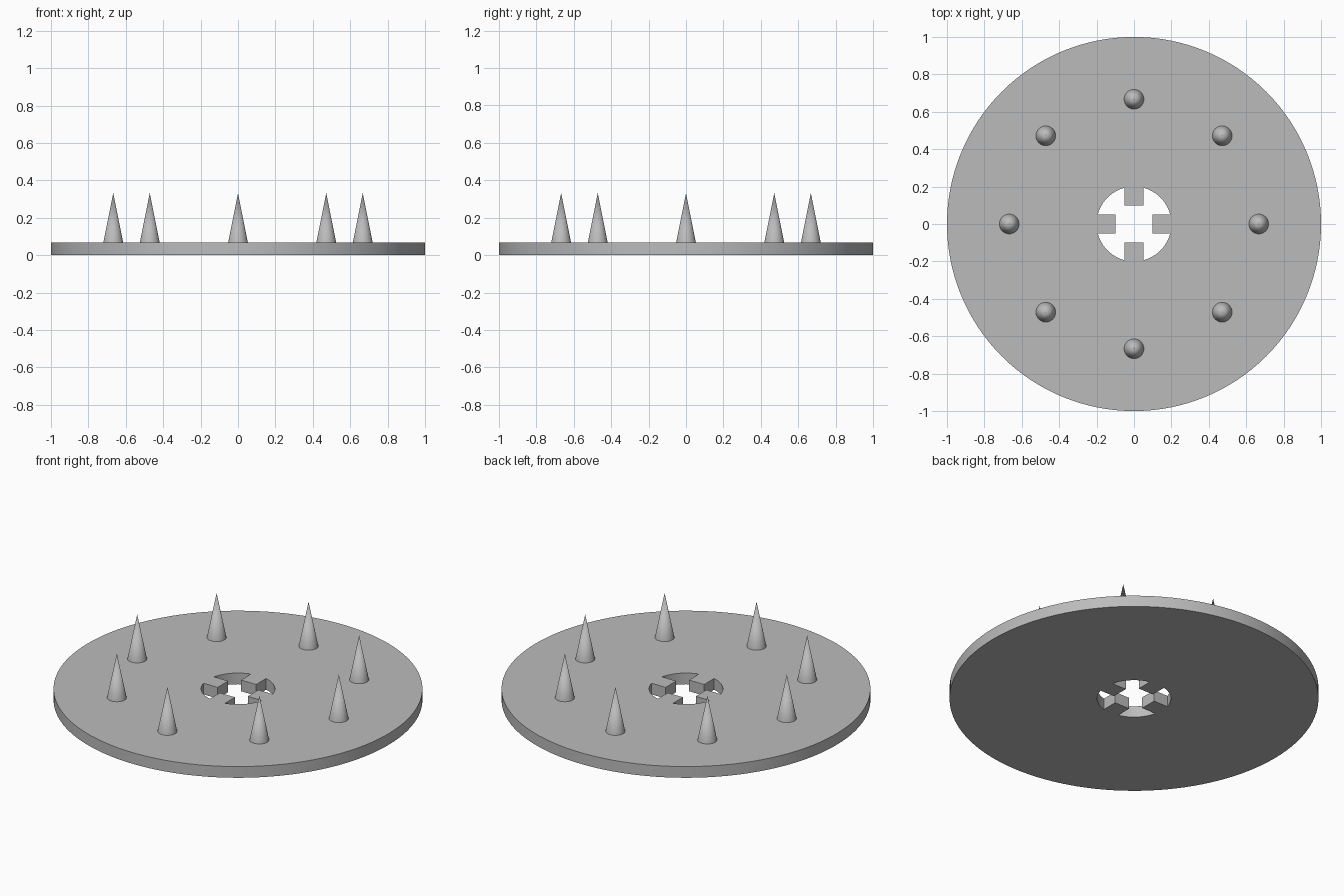
import bpy, bmesh
from math import sin, cos, pi, tau, asin, radians
from mathutils import Matrix, Vector

THICK = 0.067
RIM, HOLE = 1.0, 0.2
TAB_HALF, TAB_INNER = 0.05, 0.1
SPIKE_R, SPIKE_H, SPIKE_RING, SPIKES = 0.053, 0.265, 0.667, 8

if "Cube" in bpy.data.objects:
    bpy.data.objects.remove(bpy.data.objects["Cube"], do_unlink=True)

grey = bpy.data.materials.new("plain grey")
grey.use_nodes = True
colour = (0.5, 0.5, 0.5, 1)
grey.diffuse_color = colour
grey.node_tree.nodes["Principled BSDF"].inputs["Base Color"].default_value = colour


def finish(bm, name):
    bmesh.ops.recalc_face_normals(bm, faces=bm.faces[:])
    mesh = bpy.data.meshes.new(name)
    bm.to_mesh(mesh)
    bm.free()
    mesh.materials.append(grey)
    obj = bpy.data.objects.new(name, mesh)
    bpy.context.collection.objects.link(obj)
    bpy.ops.object.select_all(action='DESELECT')
    obj.select_set(True)
    bpy.context.view_layer.objects.active = obj
    bpy.ops.object.shade_smooth_by_angle(angle=radians(35))
    return obj


def add_loop(bm, points):
    verts = [bm.verts.new((x, y, 0)) for x, y in points]
    return [bm.edges.new((v, verts[(i + 1) % len(verts)])) for i, v in enumerate(verts)]


# Round plate whose centre hole has four square tabs reaching inward
rim = [(RIM * cos(tau * i / 128), RIM * sin(tau * i / 128)) for i in range(128)]
hole = []
start = asin(TAB_HALF / HOLE)
for q in range(4):
    quarter = [Vector((TAB_INNER, -TAB_HALF)), Vector((TAB_INNER, TAB_HALF))]
    for i in range(13):
        a = start + (pi / 2 - 2 * start) * i / 12
        quarter.append(Vector((HOLE * cos(a), HOLE * sin(a))))
    turn = Matrix.Rotation(q * pi / 2, 2)
    hole += [turn @ p for p in quarter]

bm = bmesh.new()
edges = add_loop(bm, rim) + add_loop(bm, hole)
bmesh.ops.triangle_fill(bm, edges=edges, use_beauty=True, normal=(0, 0, 1))
raised = bmesh.ops.extrude_face_region(bm, geom=bm.faces[:], use_keep_orig=True)
bmesh.ops.translate(bm, vec=(0, 0, THICK),
                    verts=[g for g in raised["geom"] if isinstance(g, bmesh.types.BMVert)])
finish(bm, "plate")

# Ring of pointed spikes standing on the plate
for i in range(SPIKES):
    a = tau * i / SPIKES
    bm = bmesh.new()
    bmesh.ops.create_cone(bm, cap_ends=True, segments=32, radius1=SPIKE_R, radius2=0,
                          depth=SPIKE_H)
    bmesh.ops.remove_doubles(bm, verts=bm.verts[:], dist=0.0001)
    spike = finish(bm, f"spike_{i + 1}")
    spike.location = (SPIKE_RING * cos(a), SPIKE_RING * sin(a), THICK + SPIKE_H / 2)
